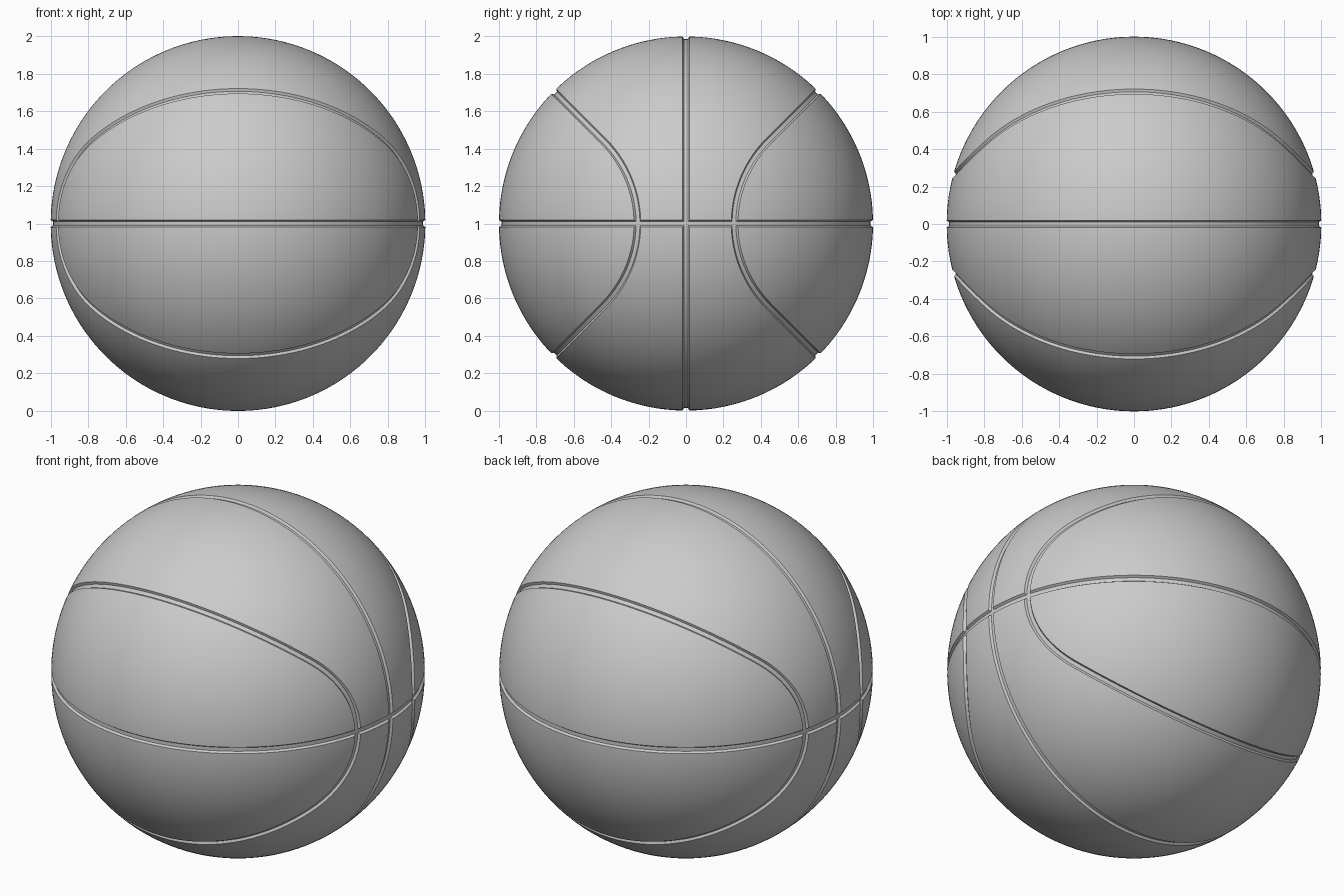
import bpy, bmesh, math
from mathutils import Vector

if "Cube" in bpy.data.objects:
    bpy.data.objects.remove(bpy.data.objects["Cube"])

CENTRE = Vector((0, 0, 1))

# ball body
bpy.ops.mesh.primitive_uv_sphere_add(segments=160, ring_count=80, radius=1, location=CENTRE)
ball = bpy.context.object
ball.name = "ball"


def groove_cutter(name, dirs, half_width=0.019, depth=0.013):
    """Closed channel-shaped tube swept along unit directions on the ball."""
    bm = bmesh.new()
    section = [(-1.25, 0.03), (-half_width / 0.019, 0), (-0.55, -depth),
               (0.55, -depth), (half_width / 0.019, 0), (1.25, 0.03)]
    n = len(dirs)
    rings = []
    for i, d in enumerate(dirs):
        tangent = (dirs[(i + 1) % n] - dirs[i - 1]).normalized()
        side = d.cross(tangent).normalized()
        rings.append([bm.verts.new(d * (1 + h) + side * s * 0.019) for s, h in section])
    k = len(section)
    for i in range(n):
        a, b = rings[i], rings[(i + 1) % n]
        for j in range(k):
            bm.faces.new((a[j], a[(j + 1) % k], b[(j + 1) % k], b[j]))
    bmesh.ops.recalc_face_normals(bm, faces=bm.faces)
    mesh = bpy.data.meshes.new(name)
    bm.to_mesh(mesh)
    bm.free()
    ob = bpy.data.objects.new(name, mesh)
    ob.location = CENTRE
    ob.hide_render = True
    bpy.context.collection.objects.link(ob)
    return ob


def circle(u, v, n=180):
    return [(u * math.cos(a) + v * math.sin(a)).normalized()
            for a in (2 * math.pi * (i + 0.5) / n for i in range(n))]


def side_loop(sign, n=180):
    """Loop seen from the side as two 45 degree lines joined by an arc."""
    c = 0.26 / (1 - math.sqrt(0.5))
    r = c * math.sqrt(0.5)
    pts = []
    for i in range(n):
        a = 2 * math.pi * (i + 0.5) / n
        z = math.sqrt(0.5) * math.sin(a)
        y = abs(z) if abs(z) > c / 2 else c - math.sqrt(r * r - z * z)
        x = math.copysign(math.sqrt(max(0, 1 - y * y - z * z)), math.cos(a))
        pts.append(Vector((x, sign * y, z)).normalized())
    return pts


X, Y, Z = Vector((1, 0, 0)), Vector((0, 1, 0)), Vector((0, 0, 1))
cutters = [
    groove_cutter("equator_groove_cutter", circle(X, Y)),
    groove_cutter("upright_groove_cutter", circle(X, Z)),
    groove_cutter("front_loop_cutter", side_loop(-1)),
    groove_cutter("back_loop_cutter", side_loop(1)),
]

# carve the grooves
for cutter in cutters:
    mod = ball.modifiers.new(cutter.name, 'BOOLEAN')
    mod.operation = 'DIFFERENCE'
    mod.solver = 'EXACT'
    mod.object = cutter
    bpy.context.view_layer.objects.active = ball
    bpy.ops.object.modifier_apply(modifier=mod.name)
    bpy.data.objects.remove(cutter)

bpy.ops.object.select_all(action='DESELECT')
ball.select_set(True)
bpy.ops.object.shade_smooth_by_angle(angle=math.radians(20))
